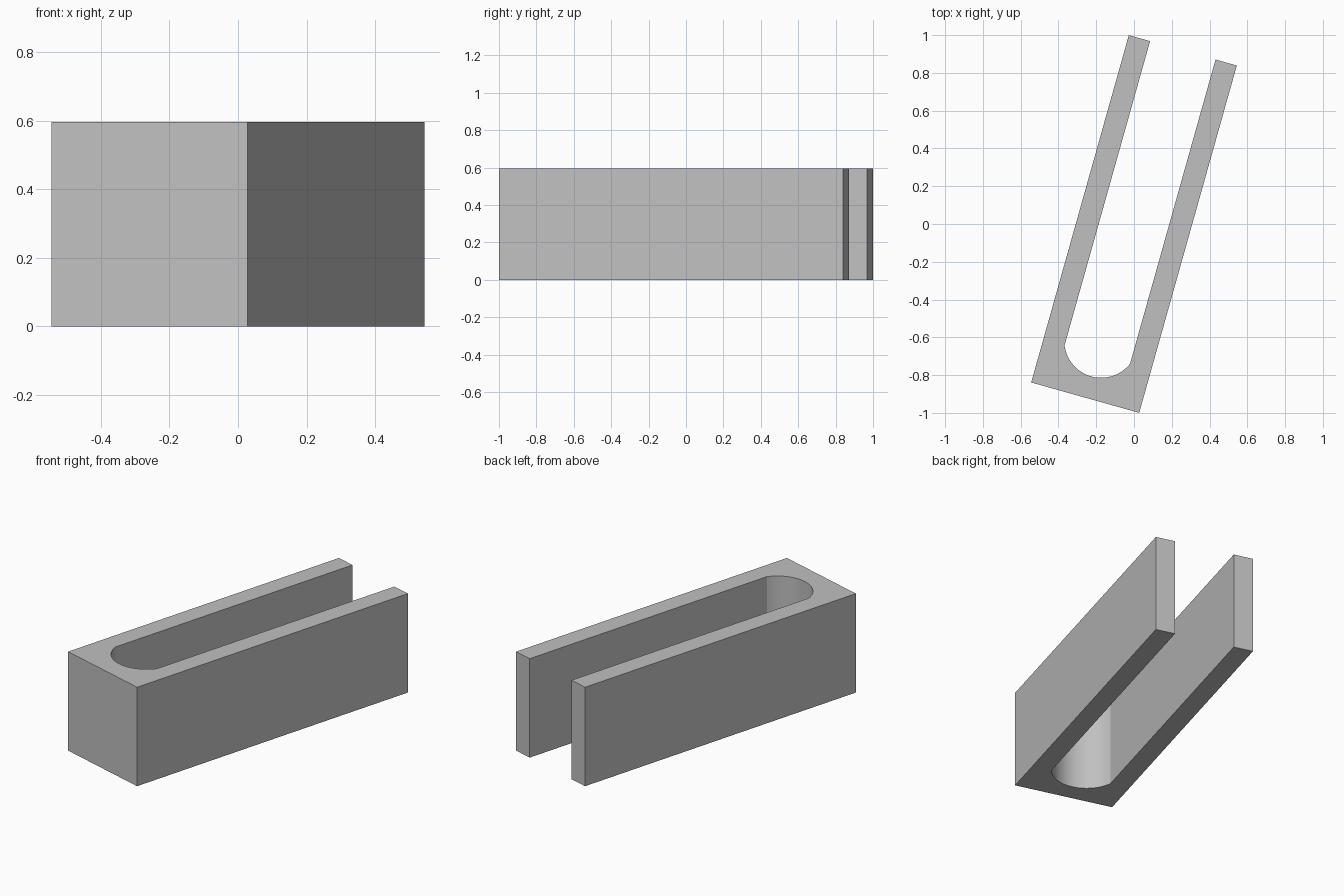
import bpy
import bmesh
from math import asin, cos, sin, radians
from mathutils import Matrix

cube = bpy.data.objects.get("Cube")
if cube:
    bpy.data.objects.remove(cube, do_unlink=True)

WIDTH, LENGTH, HEIGHT = 0.594, 1.91, 0.596
WALL = 0.117        # thickness of the arms and of the closed end
RADIUS = 0.195      # rounded bottom of the slot
TURN = radians(-15.7)
ARC_STEPS = 32

# Plain grey material
grey = bpy.data.materials.new("light grey")
grey.use_nodes = True
colour = (0.53, 0.53, 0.53, 1)
grey.diffuse_color = colour
grey.node_tree.nodes["Principled BSDF"].inputs["Base Color"].default_value = colour

# U-shaped outline: outer corners, then the slot with its shallow arc
half, back = WIDTH / 2, LENGTH / 2
inner = half - WALL
centre_y = -back + WALL + RADIUS
spread = asin(inner / RADIUS)
outline = [(-inner, back), (-half, back), (-half, -back),
           (half, -back), (half, back), (inner, back)]
for i in range(ARC_STEPS + 1):
    a = spread * (1 - 2 * i / ARC_STEPS)
    outline.append((RADIUS * sin(a), centre_y - RADIUS * cos(a)))

# Extrude the outline upward and turn it
bm = bmesh.new()
base = bm.faces.new([bm.verts.new((x, y, 0)) for x, y in outline])
top = bmesh.ops.extrude_face_region(bm, geom=[base], use_keep_orig=True)["geom"]
bmesh.ops.translate(bm, vec=(0, 0, HEIGHT),
                    verts=[v for v in top if isinstance(v, bmesh.types.BMVert)])
bmesh.ops.transform(bm, matrix=Matrix.Rotation(TURN, 4, "Z"), verts=bm.verts)
bmesh.ops.recalc_face_normals(bm, faces=bm.faces)

mesh = bpy.data.meshes.new("slotted_block")
bm.to_mesh(mesh)
bm.free()
mesh.materials.append(grey)
block = bpy.data.objects.new("slotted_block", mesh)
bpy.context.collection.objects.link(block)

# Smooth arc, sharp corners
bpy.ops.object.select_all(action="DESELECT")
block.select_set(True)
bpy.context.view_layer.objects.active = block
bpy.ops.object.shade_smooth_by_angle(angle=radians(15))
